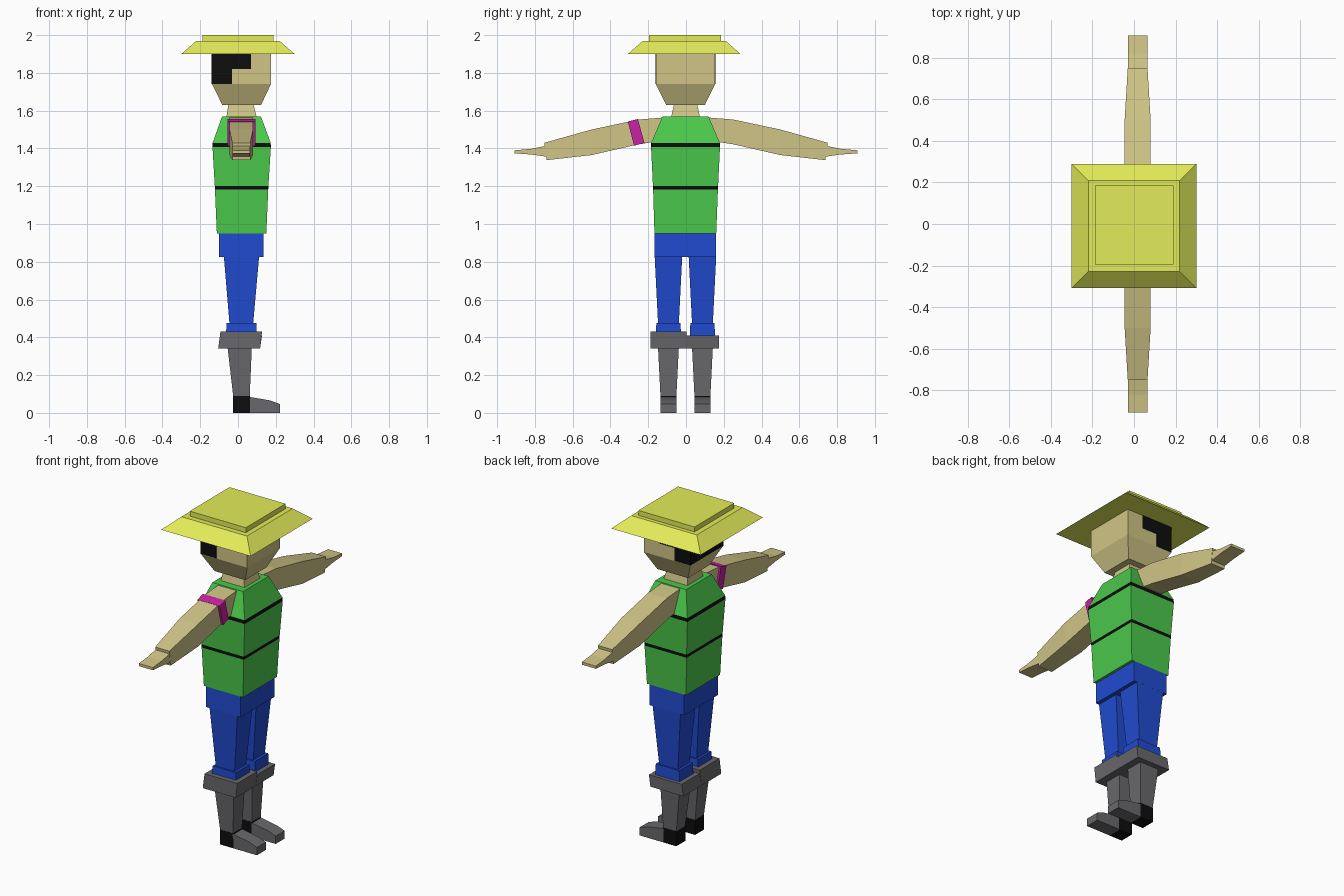
import bpy

if "Cube" in bpy.data.objects:
    bpy.data.objects.remove(bpy.data.objects["Cube"])

COLOURS = {
    "skin": (0.63, 0.56, 0.24, 1), "green": (0.07, 0.58, 0.07, 1),
    "blue": (0.015, 0.07, 0.63, 1), "yellow": (0.77, 0.84, 0.10, 1),
    "black": (0.004, 0.004, 0.004, 1), "magenta": (0.58, 0.015, 0.36, 1),
    "dark_grey": (0.14, 0.14, 0.15, 1),
}
MATS = {}
for key, rgba in COLOURS.items():
    MATS[key] = bpy.data.materials.new(key)
    MATS[key].diffuse_color = rgba


def loft(name, rings, colours):
    """Closed skin through four-cornered rings; one colour, or one per segment."""
    segs = len(rings) - 1
    if isinstance(colours, str):
        colours = [colours] * segs
    used = sorted(set(colours))
    verts = [p for ring in rings for p in ring]
    faces, idx = [(3, 2, 1, 0)], [used.index(colours[0])]
    for s in range(segs):
        for i in range(4):
            a, b = s * 4 + i, s * 4 + (i + 1) % 4
            faces.append((a, b, b + 4, a + 4))
            idx.append(used.index(colours[s]))
    faces.append(tuple(segs * 4 + i for i in range(4)))
    idx.append(used.index(colours[-1]))
    me = bpy.data.meshes.new(name)
    me.from_pydata(verts, [], faces)
    for c in used:
        me.materials.append(MATS[c])
    me.polygons.foreach_set("material_index", idx)
    # Make every normal point outward
    import bmesh
    bm = bmesh.new()
    bm.from_mesh(me)
    bmesh.ops.recalc_face_normals(bm, faces=bm.faces)
    bm.to_mesh(me)
    bm.free()
    ob = bpy.data.objects.new(name, me)
    bpy.context.collection.objects.link(ob)
    return ob


def zring(z, x0, x1, y0, y1):
    return [(x0, y0, z), (x1, y0, z), (x1, y1, z), (x0, y1, z)]


def yring(side, y, x0, x1, z0, z1, y_top=None):
    yt = y if y_top is None else y_top
    return [(x0, side * y, z0), (x1, side * y, z0),
            (x1, side * yt, z1), (x0, side * yt, z1)]


# Hat: sloped brim and flat crown
loft("hat_brim", [zring(1.90, -0.30, 0.30, -0.308, 0.288),
                  zring(1.97, -0.22, 0.22, -0.228, 0.21)], "yellow")
loft("hat_crown", [zring(1.965, -0.187, 0.189, -0.195, 0.185),
                   zring(2.0, -0.187, 0.189, -0.195, 0.185)], "yellow")

# Head with tapered jaw, and neck
loft("head", [zring(1.63, -0.083, 0.122, -0.105, 0.10),
              zring(1.74, -0.137, 0.174, -0.16, 0.154),
              zring(1.905, -0.137, 0.174, -0.16, 0.154)], "skin")
loft("neck", [zring(1.56, -0.062, 0.10, -0.08, 0.075),
              zring(1.64, -0.05, 0.08, -0.062, 0.058)], "skin")

# Hair wraps the back of the head, longer behind than at the temples
loft("hair_back", [zring(z, -0.139, -0.033, -0.162, 0.156)
                   for z in (1.742, 1.90)], "black")
loft("hair_temples", [zring(z, -0.04, 0.07, -0.162, 0.156)
                      for z in (1.82, 1.90)], "black")

# Striped shirt
loft("shirt", [zring(0.95, -0.112, 0.15, -0.167, 0.16),
               zring(1.183, -0.122, 0.16, -0.174, 0.169),
               zring(1.202, -0.123, 0.161, -0.175, 0.17),
               zring(1.408, -0.135, 0.174, -0.185, 0.18),
               zring(1.43, -0.134, 0.173, -0.184, 0.179),
               zring(1.568, -0.085, 0.122, -0.125, 0.12)],
     ["green", "black", "green", "black", "green"])

# Trouser hips
loft("hips", [zring(0.825, -0.10, 0.134, -0.166, 0.16),
              zring(0.955, -0.10, 0.134, -0.166, 0.16)], "blue")

# Legs and boots, each placed about the leg's centre line
for label, yc, cuff_in, cuff_out, cuff_top in (("right", -0.093, 0.095, 0.095, 0.43),
                                               ("left", 0.087, 0.085, 0.087, 0.41)):
    s = -1 if yc < 0 else 1

    def leg_ring(z, x0, x1, half):
        return zring(z, x0, x1, yc - half, yc + half)

    loft(label + "_trouser_leg", [leg_ring(0.47, -0.045, 0.08, 0.055),
                                  leg_ring(0.83, -0.075, 0.112, 0.073)], "blue")
    loft(label + "_trouser_cuff", [leg_ring(0.40, -0.065, 0.098, 0.067),
                                   leg_ring(0.475, -0.06, 0.097, 0.064)], "blue")
    ya, yb = sorted((yc - s * cuff_in, yc + s * cuff_out))
    loft(label + "_boot_cuff", [zring(0.34, -0.105, 0.117, ya, yb),
                                zring(cuff_top, -0.093, 0.127, ya, yb)], "dark_grey")
    loft(label + "_boot_shaft", [leg_ring(0.085, -0.025, 0.062, 0.042),
                                 leg_ring(0.345, -0.055, 0.073, 0.055)], "dark_grey")
    loft(label + "_boot_heel", [leg_ring(0.0, -0.026, 0.064, 0.043),
                                leg_ring(0.09, -0.026, 0.064, 0.043)], "black")
    # Toe runs forward along x
    loft(label + "_boot_toe",
         [[(x, yc - 0.043, 0), (x, yc + 0.043, 0), (x, yc + 0.043, h), (x, yc - 0.043, h)]
          for x, h in ((0.06, 0.085), (0.17, 0.066), (0.222, 0.047))], "dark_grey")

# Outstretched arms and flat hands
for label, s in (("right", -1), ("left", 1)):
    loft(label + "_arm", [yring(s, 0.10, -0.045, 0.08, 1.445, 1.565),
                          yring(s, 0.25, -0.045, 0.08, 1.422, 1.553),
                          yring(s, 0.50, -0.045, 0.08, 1.365, 1.50),
                          yring(s, 0.738, -0.03, 0.065, 1.338, 1.43, 0.75)], "skin")
    loft(label + "_hand", [yring(s, 0.70, -0.03, 0.064, 1.355, 1.42),
                           yring(s, 0.75, -0.03, 0.064, 1.358, 1.412),
                           yring(s, 0.82, -0.03, 0.064, 1.368, 1.398),
                           yring(s, 0.907, -0.03, 0.064, 1.374, 1.39)], "skin")

# Band round the right upper arm
loft("arm_band", [yring(-1, 0.22, -0.056, 0.092, 1.43, 1.556, 0.255),
                  yring(-1, 0.275, -0.056, 0.092, 1.414, 1.542, 0.308)], "magenta")

for m in bpy.data.materials:
    if m.users and not m.is_grease_pencil:
        m.use_nodes = True
        m.node_tree.nodes["Principled BSDF"].inputs["Base Color"].default_value = m.diffuse_color
